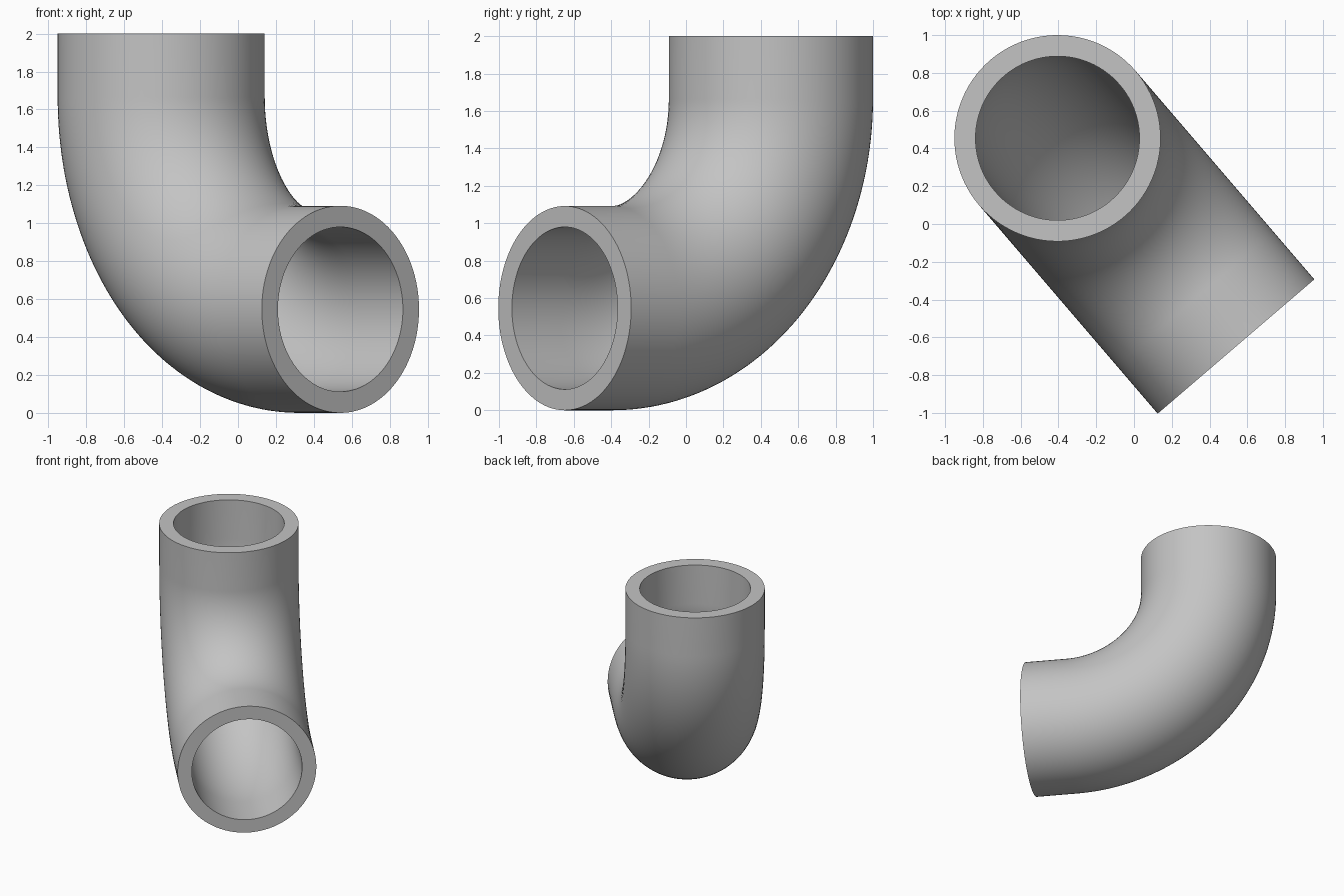
import bpy
import bmesh
import math
from mathutils import Vector

cube = bpy.data.objects.get("Cube")
if cube:
    bpy.data.objects.remove(cube, do_unlink=True)

OUTER, INNER = 0.546, 0.434   # pipe radii
LEG = 1.452                   # bend corner to each open end
BEND = 1.12                   # centreline bend radius
SIDES, STEPS = 96, 48

metal = bpy.data.materials.new("plain grey")
metal.use_nodes = True
grey = (0.55, 0.55, 0.55, 1)
metal.diffuse_color = grey
metal.node_tree.nodes["Principled BSDF"].inputs["Base Color"].default_value = grey

# Directions: outlet axis and the sideways axis of the bend
top = Vector((-0.405, 0.454, 2))
end = Vector((0.537, -0.645, OUTER))
along = Vector((end.x - top.x, end.y - top.y, 0)).normalized()
up = Vector((0, 0, 1))
side = up.cross(along)

# Centreline stations: open end, quarter bend, open end, with outward direction
corner = Vector((top.x, top.y, OUTER))
centre = corner + (along + up) * BEND
stations = [(top, -along)]
for i in range(STEPS + 1):
    a = math.pi / 2 * i / STEPS
    out = -along * math.cos(a) - up * math.sin(a)
    stations.append((centre + out * BEND, out))
stations.append((corner + along * LEG, -up))

bm = bmesh.new()


def ring(station, radius):
    pos, out = station
    angles = [2 * math.pi * k / SIDES for k in range(SIDES)]
    return [bm.verts.new(pos + (out * math.cos(a) + side * math.sin(a)) * radius)
            for a in angles]


def bridge(a, b):
    for k in range(SIDES):
        n = (k + 1) % SIDES
        bm.faces.new((a[k], a[n], b[n], b[k]))


# Outer wall, inner wall and the two flat rims form one closed loop of rings
rings = [ring(s, OUTER) for s in stations]
rings += [ring(s, INNER) for s in reversed(stations)]
for a, b in zip(rings, rings[1:] + rings[:1]):
    bridge(a, b)
bmesh.ops.recalc_face_normals(bm, faces=bm.faces)

mesh = bpy.data.meshes.new("pipe_elbow")
bm.to_mesh(mesh)
bm.free()
mesh.materials.append(metal)
pipe = bpy.data.objects.new("pipe_elbow", mesh)
bpy.context.collection.objects.link(pipe)

bpy.ops.object.select_all(action="DESELECT")
pipe.select_set(True)
bpy.context.view_layer.objects.active = pipe
bpy.ops.object.shade_smooth_by_angle(angle=math.radians(30))
